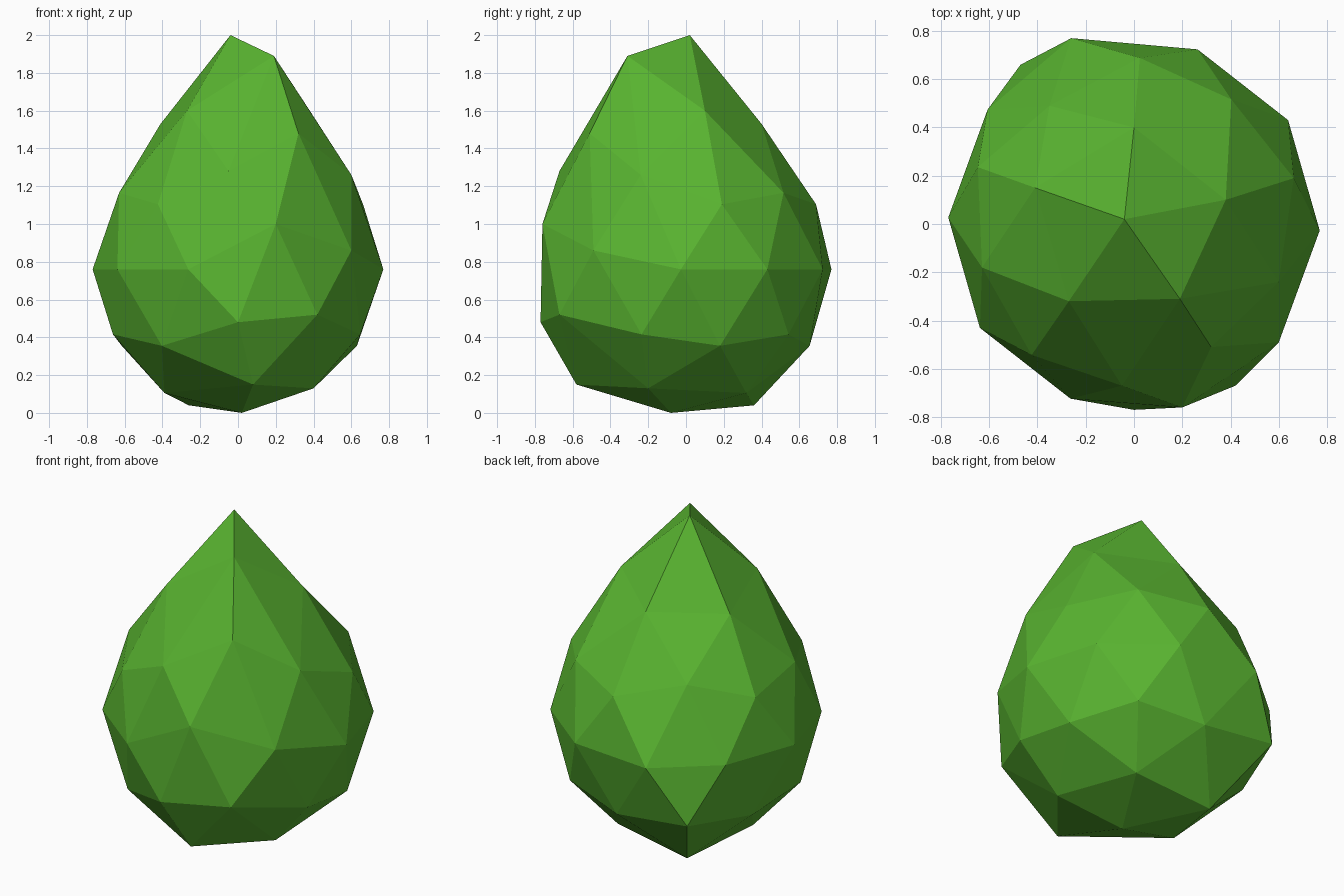
import bpy
import bmesh
from math import radians
from mathutils import Matrix, Vector

default_cube = bpy.data.objects.get("Cube")
if default_cube:
    bpy.data.objects.remove(default_cube, do_unlink=True)


def make_material(name, colour):
    material = bpy.data.materials.new(name)
    material.use_nodes = True
    material.diffuse_color = colour
    shader = next(n for n in material.node_tree.nodes if n.type == "BSDF_PRINCIPLED")
    shader.inputs["Base Color"].default_value = colour
    shader.inputs["Roughness"].default_value = 0.9
    return material


def pull_vertices(bm, pulls):
    """Move the vertex found below each target, by its lift, up to the target."""
    resting = [(vertex, vertex.co.copy()) for vertex in bm.verts]
    for x, y, z, lift in pulls:
        start = Vector((x, y, z - lift))
        vertex = min(resting, key=lambda item: (item[1] - start).length)[0]
        vertex.co = Vector((x, y, z))


# Round body of the foliage: a low-poly ball turned slightly about its axis
bm = bmesh.new()
placement = Matrix.Translation((0, 0, 0.76)) @ Matrix.Rotation(radians(16), 4, "Z")
bmesh.ops.create_icosphere(bm, subdivisions=2, radius=0.77, matrix=placement)

# Pointed crown, leaning ridge at the front, and uneven bulges low down
crown = [
    (-0.04, 0.02, 2.0, 0.47), (0.19, -0.31, 1.89, 0.47),
    (0.38, 0.1, 1.6, 0.18), (0, 0.4, 1.53, 0.11),
    (-0.41, 0.15, 1.53, 0.11), (-0.27, -0.32, 1.6, 0.18),
]
ridge = [
    (0.32, -0.51, 1.48, 0.38), (-0.05, -0.67, 1.28, 0.12),
    (0.6, -0.24, 1.26, 0.1), (0.2, -0.76, 1.0, 0.24),
    (0.6, -0.49, 0.86, 0.1), (0.42, -0.67, 0.52, 0.16),
]
bulges = [
    (-0.35, 0.49, 1.2, 0.04), (-0.26, 0.77, 0.76, 0),
    (-0.47, 0.66, 0.41, 0), (0, -0.77, 0.48, 0.06),
    (0.08, -0.58, 0.15, 0.05), (0.4, -0.2, 0.13, 0.03),
    (-0.26, 0.36, 0.04, -0.06), (0.02, -0.08, 0, 0.01),
]
pull_vertices(bm, crown + ridge + bulges)

bmesh.ops.recalc_face_normals(bm, faces=bm.faces)
for face in bm.faces:
    face.smooth = False

mesh = bpy.data.meshes.new("foliage")
bm.to_mesh(mesh)
bm.free()
mesh.materials.append(make_material("leaf green", (0.1, 0.46, 0.03, 1)))
foliage = bpy.data.objects.new("foliage", mesh)
bpy.context.collection.objects.link(foliage)
